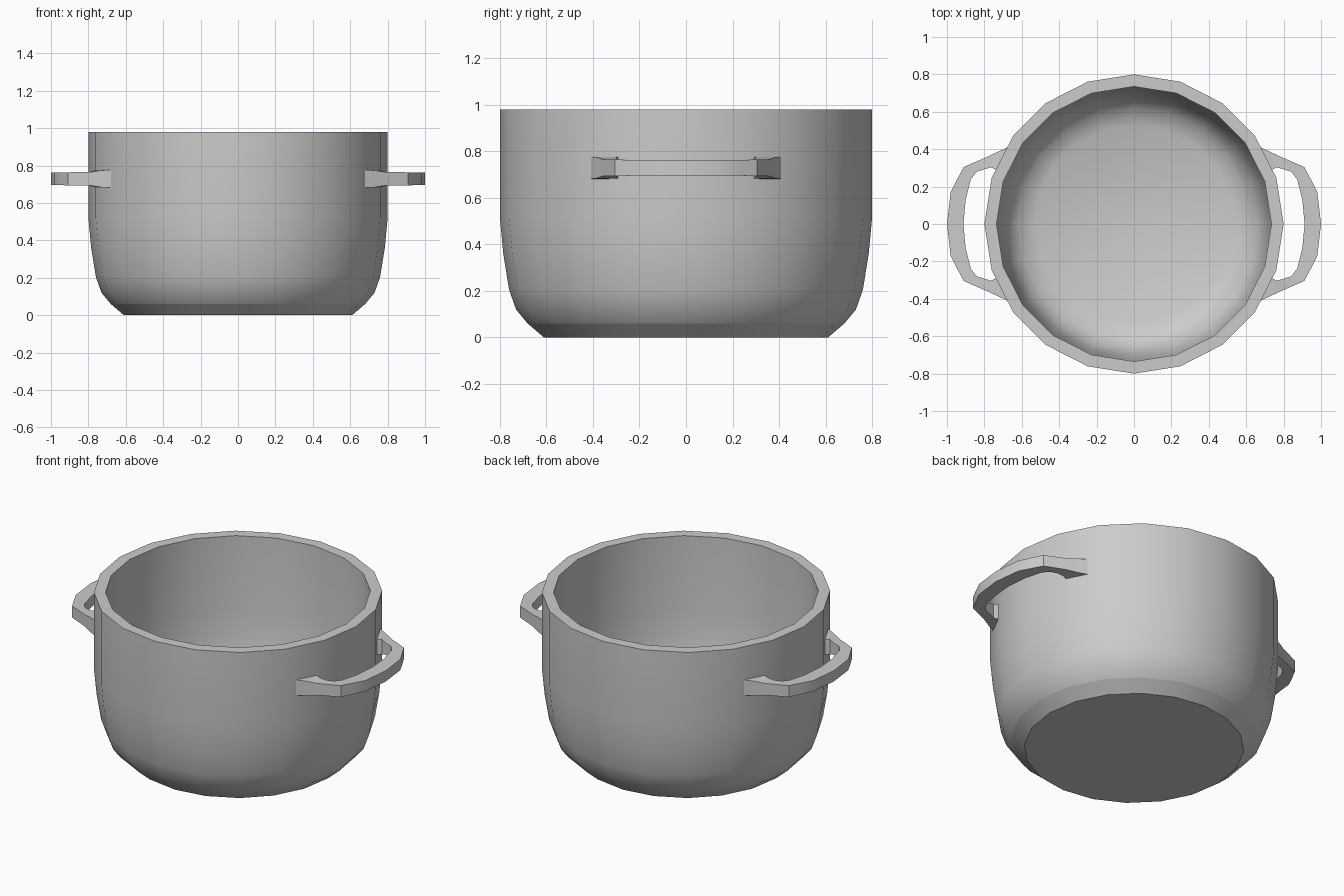
import bpy, bmesh, math

if "Cube" in bpy.data.objects:
    bpy.data.objects.remove(bpy.data.objects["Cube"])

SIDES = 20


def finish(name, bm, angle):
    bmesh.ops.recalc_face_normals(bm, faces=bm.faces[:])
    mesh = bpy.data.meshes.new(name)
    bm.to_mesh(mesh)
    bm.free()
    obj = bpy.data.objects.new(name, mesh)
    bpy.context.collection.objects.link(obj)
    bpy.ops.object.select_all(action='DESELECT')
    obj.select_set(True)
    bpy.context.view_layer.objects.active = obj
    bpy.ops.object.shade_smooth_by_angle(angle=math.radians(angle))
    return obj


def bridge(bm, a, b):
    n = len(a)
    for i in range(n):
        j = (i + 1) % n
        bm.faces.new((a[i], a[j], b[j], b[i]))


# Pot body: closed wall profile (radius, height) turned around z
profile = [(0.61, 0), (0.68, 0.06), (0.73, 0.12), (0.76, 0.205), (0.785, 0.36),
           (0.80, 0.52), (0.80, 0.98), (0.735, 0.98), (0.735, 0.52),
           (0.72, 0.37), (0.70, 0.23), (0.67, 0.155), (0.62, 0.10), (0.53, 0.06)]
bm = bmesh.new()
rings = []
for r, z in profile:
    rings.append([bm.verts.new((r * math.cos(math.tau * i / SIDES),
                                r * math.sin(math.tau * i / SIDES), z))
                  for i in range(SIDES)])
for a, b in zip(rings, rings[1:]):
    bridge(bm, a, b)
bm.faces.new(rings[0])
bm.faces.new(rings[-1])
pot = finish("pot_body", bm, 30)

# Crease above the bottom bevel
for e in pot.data.edges:
    if all(abs(pot.data.vertices[v].co.z - 0.06) < 1e-4
           and pot.data.vertices[v].co.xy.length > 0.6 for v in e.vertices):
        e.use_edge_sharp = True

# Handle: half outline as (outer x, outer y, inner x, inner y, half height)
half = [(0.665, 0.415, 0.725, 0.285, 0.048),
        (0.73, 0.385, 0.765, 0.303, 0.045),
        (0.79, 0.357, 0.795, 0.294, 0.036),
        (0.91, 0.305, 0.84, 0.28, 0.035),
        (0.945, 0.24, 0.872, 0.24, 0.034),
        (0.98, 0.17, 0.90, 0.13, 0.033)]
path = half + [(1.0, 0, 0.912, 0, 0.033)]
path += [(ox, -oy, ix, -iy, h) for ox, oy, ix, iy, h in reversed(half)]


def handle(name, side, zc=0.729):
    bm = bmesh.new()
    loops = []
    for ox, oy, ix, iy, h in path:
        loops.append([bm.verts.new((side * x, y, zc + dz)) for x, y, dz in
                      ((ox, oy, -h), (ox, oy, h), (ix, iy, h), (ix, iy, -h))])
    for a, b in zip(loops, loops[1:]):
        bridge(bm, a, b)
    bm.faces.new(loops[0])
    bm.faces.new(loops[-1])
    finish(name, bm, 30)


handle("right_handle", 1)
handle("left_handle", -1)
